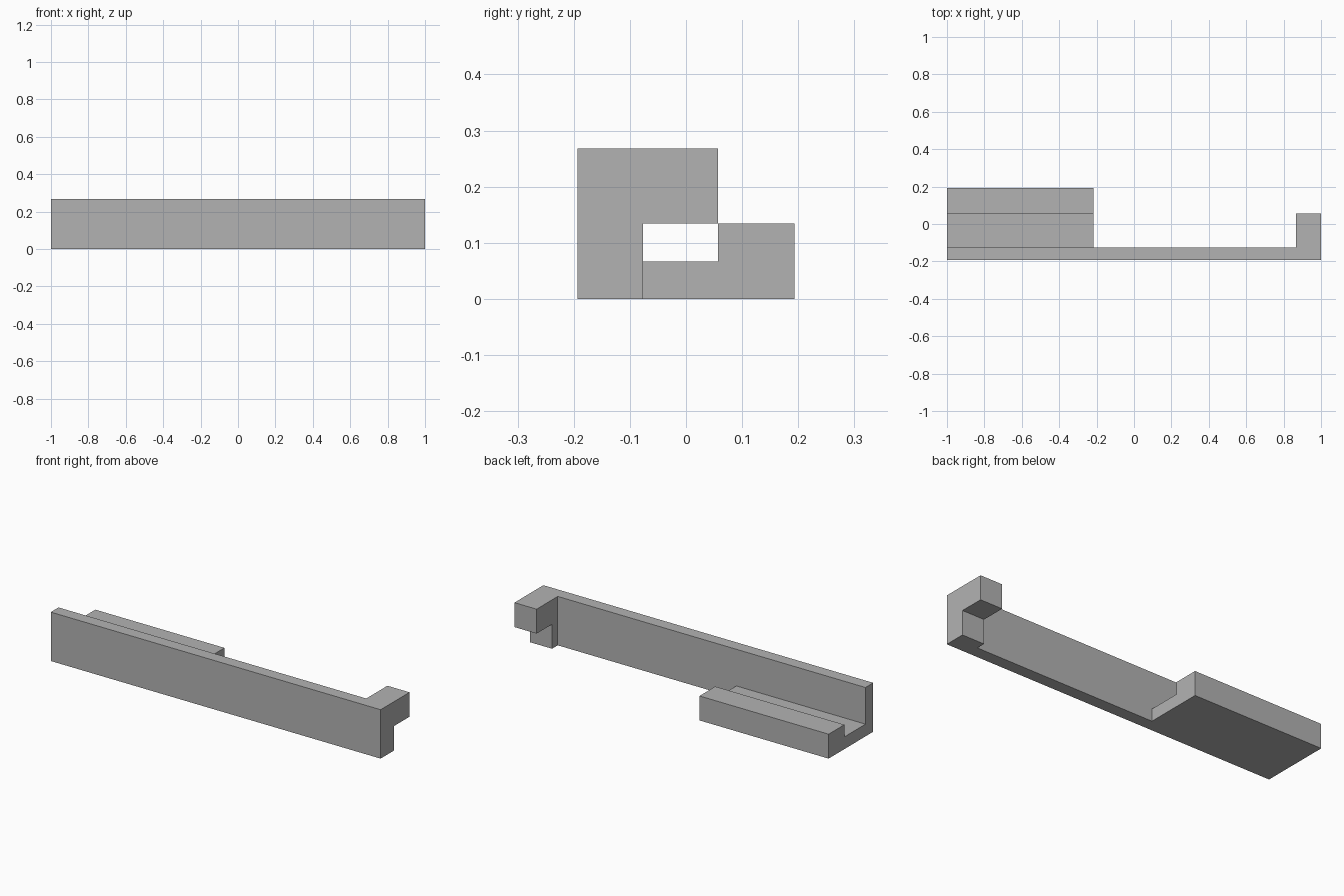
import bpy
import bmesh

cube = bpy.data.objects.get("Cube")
if cube:
    bpy.data.objects.remove(cube, do_unlink=True)

grey = bpy.data.materials.new("plain grey")
grey.use_nodes = True
colour = (0.45, 0.45, 0.45, 1)
grey.diffuse_color = colour
grey.node_tree.nodes["Principled BSDF"].inputs["Base Color"].default_value = colour

# Shared dimensions
FRONT, WALL_BACK, STUB_BACK, ARM_BACK, BACK = -0.193, -0.126, -0.077, 0.057, 0.193
FLOOR, MID, TOP = 0.067, 0.134, 0.268


def extrude_profile(name, x0, x1, profile, joint_y=None):
    """Extrude a y-z profile along x, leaving open the face that joins the wall."""
    bm = bmesh.new()
    face = bm.faces.new([bm.verts.new((x0, y, z)) for y, z in profile])
    grown = bmesh.ops.extrude_face_region(bm, geom=[face], use_keep_orig=True)
    verts = [v for v in grown["geom"] if isinstance(v, bmesh.types.BMVert)]
    bmesh.ops.translate(bm, verts=verts, vec=(x1 - x0, 0, 0))
    bmesh.ops.recalc_face_normals(bm, faces=bm.faces)
    if joint_y is not None:
        joint = [f for f in bm.faces
                 if all(abs(v.co.y - joint_y) < 1e-5 for v in f.verts)]
        bmesh.ops.delete(bm, geom=joint, context='FACES')
    mesh = bpy.data.meshes.new(name)
    bm.to_mesh(mesh)
    bm.free()
    mesh.materials.append(grey)
    obj = bpy.data.objects.new(name, mesh)
    bpy.context.collection.objects.link(obj)
    return obj


# Long upright front wall
extrude_profile("front_wall", -1, 1, [
    (FRONT, 0), (WALL_BACK, 0), (WALL_BACK, TOP), (FRONT, TOP)])

# Low shelf with a raised lip along its back
extrude_profile("lipped_shelf", -1, -0.217, [
    (WALL_BACK, 0), (BACK, 0), (BACK, MID), (ARM_BACK, MID),
    (ARM_BACK, FLOOR), (WALL_BACK, FLOOR)], WALL_BACK)

# Stepped end block: short stub below, longer arm above
extrude_profile("end_hook", 0.866, 1, [
    (WALL_BACK, 0), (STUB_BACK, 0), (STUB_BACK, MID), (ARM_BACK, MID),
    (ARM_BACK, TOP), (WALL_BACK, TOP)], WALL_BACK)
